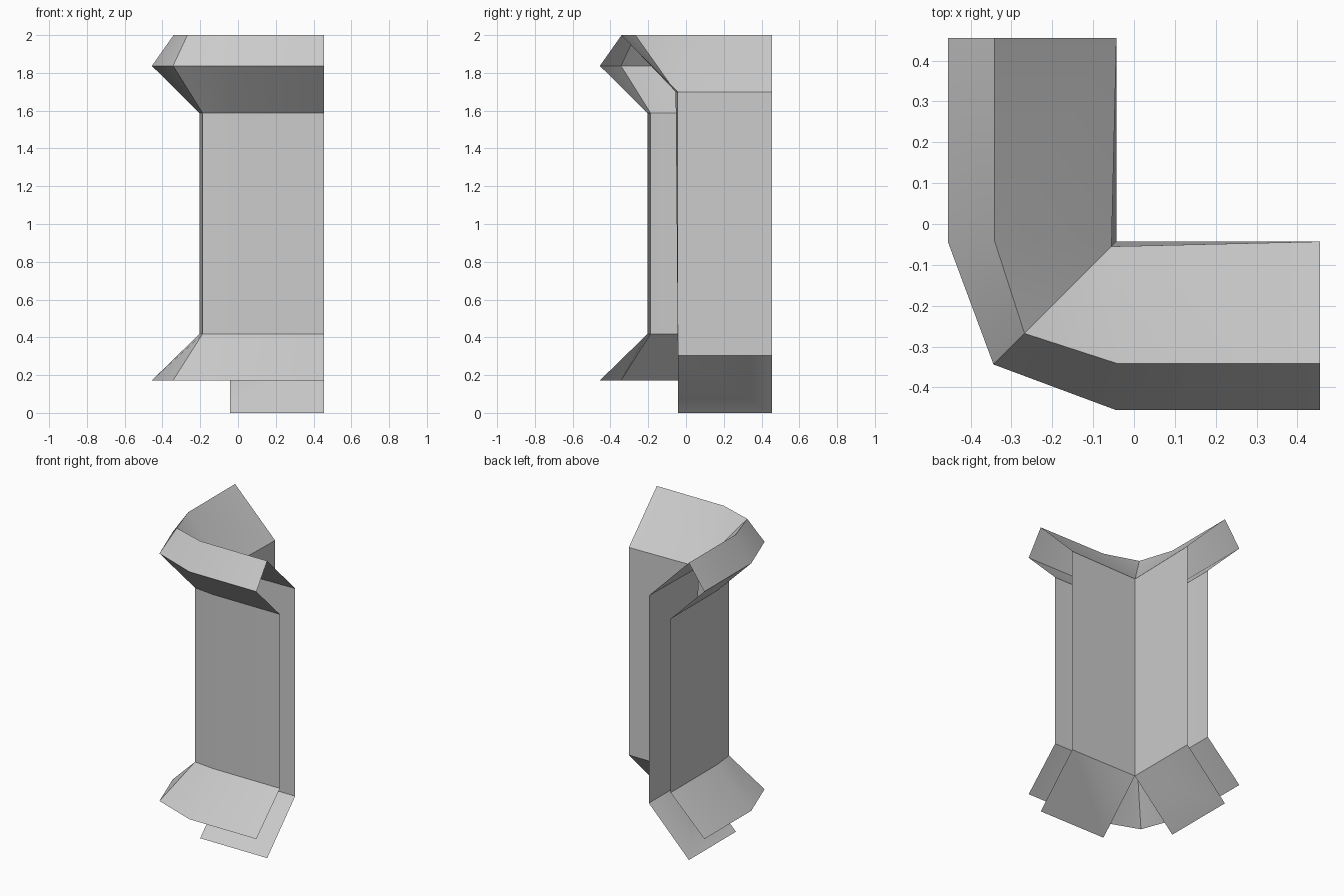
import bpy, bmesh, math

if "Cube" in bpy.data.objects:
    bpy.data.objects.remove(bpy.data.objects["Cube"])

END, KINK = 0.456, -0.043   # arm end, and where the outer face starts to turn


def outer_row(depth, corner, z):
    """Outer edge of the front arm: end, kink, chamfered corner."""
    return [(END, -depth, z), (KINK, -depth, z), (-corner, -corner, z)]


def inner_row(corner, z):
    """Inner edge of the front arm: end and corner."""
    return [(END, KINK, z), (-corner, -corner, z)]


def make_part(name, faces):
    """Sheet part: each face is repeated, mirrored about the x = y diagonal."""
    bm = bmesh.new()
    for f in faces:
        bm.faces.new([bm.verts.new(p) for p in f])
        bm.faces.new([bm.verts.new((y, x, z)) for x, y, z in reversed(f)])
    bmesh.ops.remove_doubles(bm, verts=bm.verts, dist=0.0005)
    me = bpy.data.meshes.new(name)
    bm.to_mesh(me)
    bm.free()
    ob = bpy.data.objects.new(name, me)
    bpy.context.collection.objects.link(ob)
    bpy.ops.object.select_all(action='DESELECT')
    ob.select_set(True)
    bpy.context.view_layer.objects.active = ob
    bpy.ops.object.shade_smooth_by_angle(angle=math.radians(30))
    return ob


def strip(upper, lower):
    """Outward facing quads between two rows."""
    return [[upper[i], upper[i + 1], lower[i + 1], lower[i]]
            for i in range(len(upper) - 1)]


# Rows from top to bottom
ridge = outer_row(0.341, 0.268, 2.0)
brow = outer_row(0.456, 0.344, 1.837)
neck = outer_row(0.205, 0.188, 1.588)
waist = outer_row(0.205, 0.188, 0.417)
hem = outer_row(0.456, 0.344, 0.172)
inner_top = inner_row(0.055, 1.70)
inner_low = inner_row(0.043, 0.303)

# Projecting cornice with its underside
make_part("cornice", strip(ridge, brow) + strip(brow, neck))

# Sloped top falling from the ridge to the inner wall
make_part("sloped_top", [
    [ridge[0], inner_top[0], inner_top[1], ridge[1]],
    [ridge[1], inner_top[1], ridge[2]],
])

# Upright outer wall and flared skirt
make_part("outer_wall", strip(neck, waist))
make_part("skirt", strip(waist, hem))

# Inner wall
make_part("inner_wall", [[inner_top[0], inner_low[0], inner_low[1], inner_top[1]]])

# Bottom flaps sloping outward, not joined at the corner
make_part("bottom_flaps", [[inner_low[0], (END, -0.341, 0), (KINK, -0.341, 0), inner_low[1]]])
